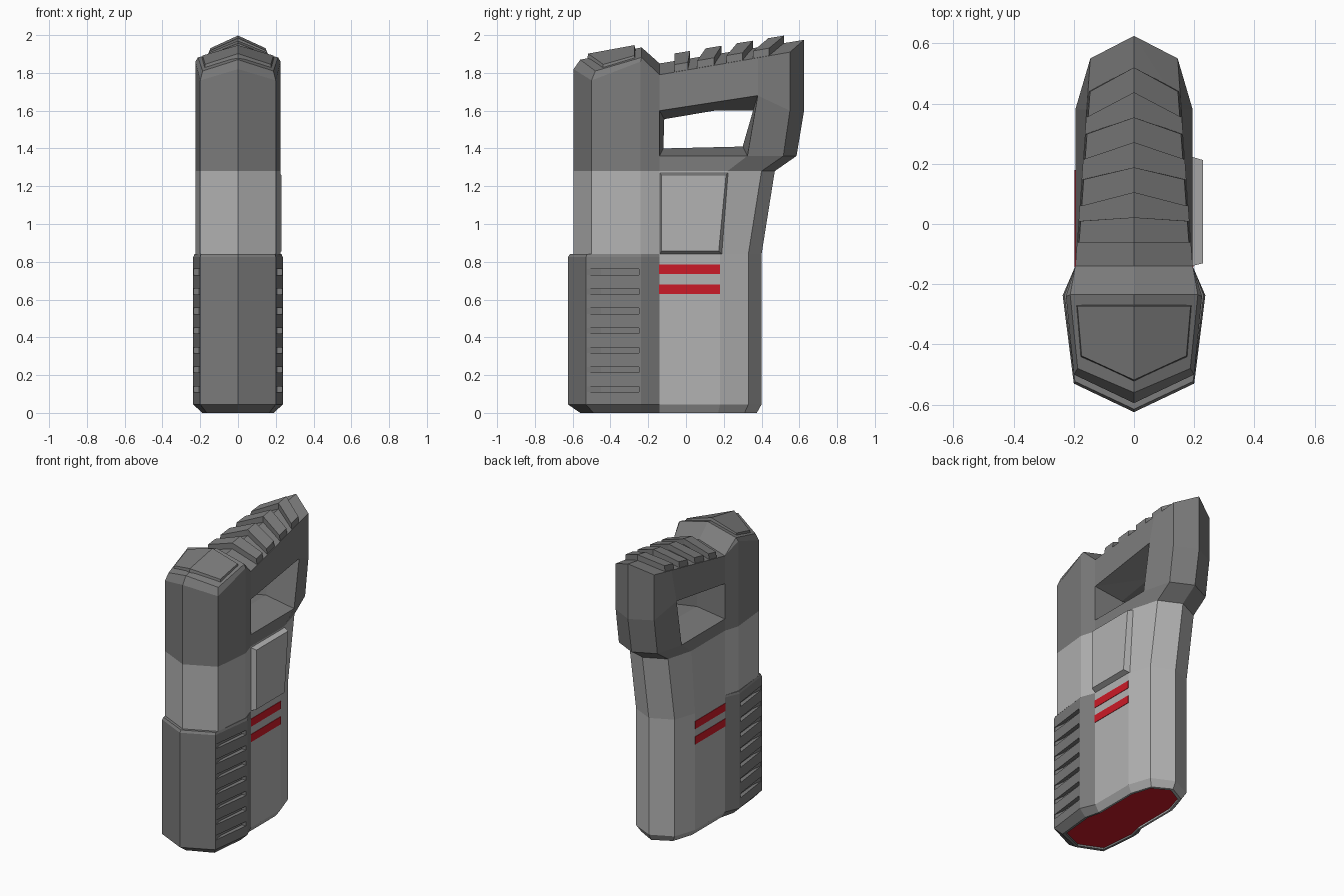
import bpy, bmesh
from mathutils import Matrix

if "Cube" in bpy.data.objects:
    bpy.data.objects.remove(bpy.data.objects["Cube"])


def material(name, *rgb):
    m = bpy.data.materials.new(name)
    m.diffuse_color = (*rgb, 1)
    m.use_nodes = True
    m.node_tree.nodes["Principled BSDF"].inputs["Base Color"].default_value = m.diffuse_color
    return m


DARK = material("dark_grey", .2, .2, .2)
LIGHT = material("light_grey", .45, .45, .45)
RED = material("red", .6, .01, .02)


def build(name, faces, mats, mirror=True):
    """faces: list of (points, material index); mirrored over x = 0 and welded."""
    bm = bmesh.new()
    for pts, mi in faces:
        pts = list(dict.fromkeys(pts))
        if len(pts) > 2:
            bm.faces.new([bm.verts.new(p) for p in pts]).material_index = mi
    bmesh.ops.remove_doubles(bm, verts=bm.verts[:], dist=1e-5)
    if mirror:
        bmesh.ops.mirror(bm, geom=bm.verts[:] + bm.edges[:] + bm.faces[:],
                         matrix=Matrix.Identity(4), axis='X', merge_dist=1e-4)
        bmesh.ops.remove_doubles(bm, verts=bm.verts[:], dist=1e-5)
    bmesh.ops.recalc_face_normals(bm, faces=bm.faces[:])
    me = bpy.data.meshes.new(name)
    bm.to_mesh(me)
    bm.free()
    for m in mats:
        me.materials.append(m)
    ob = bpy.data.objects.new(name, me)
    bpy.context.collection.objects.link(ob)
    return ob


def prism(bottom, top):
    """Closed solid between two loops; faces lying on x = 0 are left out."""
    n = len(bottom)
    fs = [bottom, top] + [[bottom[i], bottom[(i + 1) % n], top[(i + 1) % n], top[i]]
                          for i in range(n)]
    return [(f, 0) for f in fs if any(abs(p[0]) > 1e-6 for p in f)]


def at(z, pts):
    return [(x, y, z) for x, y in pts]


# Half cross-sections: front tip, corner, shoulder, notch, side rear, back corner, back centre
case = [(0, -.625), (.2, -.53), (.237, -.237)]
case_rim = [(0, -.615), (.196, -.523), (.231, -.237)]
col = [(0, -.595), (.2, -.5), (.226, -.24)]
notch = [(.195, -.14)]
rear = notch + [(.195, .18), (.145, .33), (0, .4)]
foot = [(0, -.56), (.165, -.49), (.19, -.24), (.165, -.14), (.165, .17), (.12, .31), (0, .375)]
foot_in = [(x * .92, (y + .09) * .955 - .09) for x, y in foot]
rings = [
    at(.012, foot_in), at(0, foot_in), at(0, foot),
    at(.045, case + rear), at(.825, case + rear),
    at(.84, case_rim + rear), at(.84, col + rear),
    at(1.28, col + notch + [(.195, .22), (.145, .4), (0, .47)]),
    at(1.36, col + notch + [(.195, .325), (.145, .515), (0, .585)]),
    at(1.6, col + notch) + [(.195, .38, 1.68), (.145, .55, 1.6), (0, .625, 1.6)],
    [(0, -.595, 1.82), (.2, -.5, 1.76), (.226, -.24, 1.86), (.195, -.14, 1.79),
     (.157, .38, 1.88), (.145, .55, 1.91), (0, .625, 1.975)],
]

# Body shell, leaving the grip opening between rings 8 and 9
faces = [(rings[0], 2)]
for r in range(len(rings) - 1):
    for c in range(6):
        if (r, c) == (8, 3):
            continue
        dark = r >= 7 or (c < 3 and r < 6)
        lo, hi = rings[r], rings[r + 1]
        faces.append(([lo[c], lo[c + 1], hi[c + 1], hi[c]], 0 if dark else 1))

# Grip opening, tapering towards the centre plane
a0, b0, a1, b1 = rings[8][3], rings[8][4], rings[9][3], rings[9][4]
i0, j0, j1, m, i1 = [(0, -.12, 1.4), (0, .3, 1.41), (0, .355, 1.6), (0, .15, 1.6), (0, -.115, 1.555)]
faces += [(f, 0) for f in ([a0, b0, j0, i0], [b0, b1, j1, j0], [b1, a1, m, j1],
                           [a1, i1, m], [a1, a0, i0, i1])]

# Front column cap and roof of the handle
p0, p1, p2, a, b, c, d = rings[-1]
q0, q1, q2 = (0, -.56, 1.87), (.187, -.48, 1.81), (.212, -.235, 1.882)
m1, m2 = (0, -.235, 1.935), (0, -.14, 1.85)
faces += [(f, 0) for f in ([p0, p1, q1, q0], [p1, p2, q2, q1], [p2, a, q2],
                           [q0, q1, q2, m1], [q2, a, m2, m1], [a, b, d, m2], [b, c, d])]
body = build("body", faces, [DARK, LIGHT, RED])

# Side vents cut into the lower casing
slots = []
slot = [(.3, -.525), (.198, -.525), (.188, -.45), (.206, -.25), (.3, -.25)]
for k in range(7):
    z = .125 + k * .1035
    slots += prism(at(z - .015, slot), at(z + .015, slot))
cutter = build("vent_cutter", slots, [DARK])
cutter.hide_render = True
cutter.hide_viewport = True
cut = body.modifiers.new("vents", 'BOOLEAN')
cut.operation = 'DIFFERENCE'
cut.solver = 'EXACT'
cut.object = cutter

# Raised pad on the front column
build("top_pad", prism(
    [(0, -.525, 1.86), (.18, -.445, 1.805), (.195, -.265, 1.86), (0, -.265, 1.915)],
    [(0, -.518, 1.902), (.174, -.438, 1.845), (.188, -.273, 1.892), (0, -.273, 1.947)]), [DARK])


# Chevron ribs along the handle roof
def roof(y, edge, h):
    t = y + .14
    if edge:
        return (.194 - .0725 * t - (.006 if h > 0 else 0), y, 1.79 + .174 * t + h)
    return (0, y, 1.85 + .163 * t + h)


for k in range(4):
    y0, y1 = -.062 + .166 * k, .022 + .166 * k
    back0, back1 = (0, .045, .055, .08)[k], (.012, .04, .055, .08)[k]
    loop = [(y0, 0), (y0 - back0, 1), (y1 - back1, 1), (y1, 0)]
    build(f"handle_rib_{k + 1}", prism([roof(y, e, -.02) for y, e in loop],
                                       [roof(y, e, .04) for y, e in loop]), [DARK])

# Raised panel on the right side only
build("side_panel", prism(
    [(.19, -.14, .84), (.19, .19, .84), (.19, .224, 1.272), (.19, -.14, 1.272)],
    [(.23, -.13, .856), (.23, .173, .856), (.23, .212, 1.26), (.23, -.13, 1.26)]),
    [LIGHT], mirror=False)

# Red stripes on both sides
for k, z in enumerate((.655, .76)):
    strip = [(.19, -.143), (.198, -.143), (.198, .18), (.19, .18)]
    build(f"stripe_{k + 1}", prism(at(z - .026, strip), at(z + .026, strip)), [RED])
